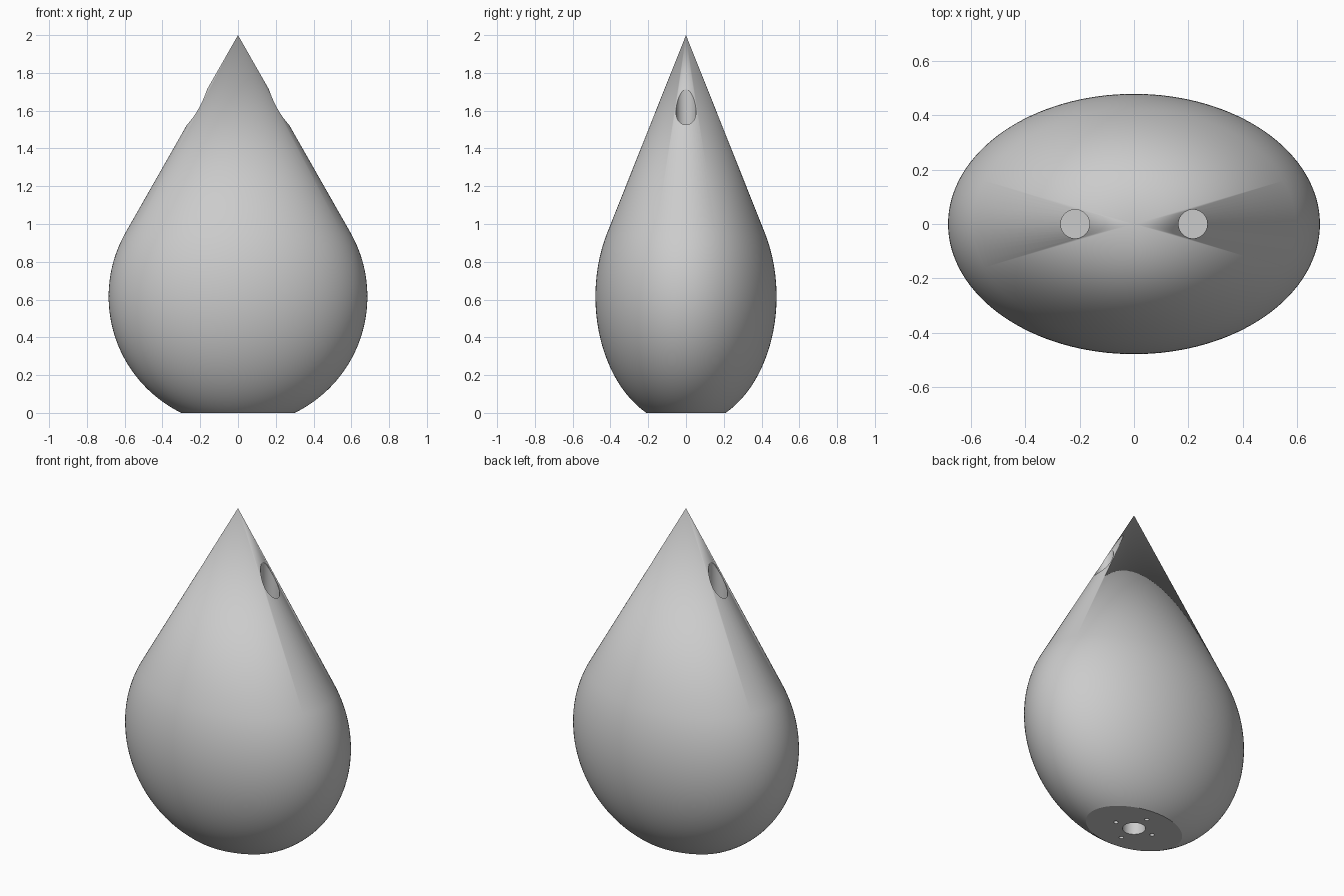
import bpy
import bmesh
from math import sin, cos, asin, pi, radians, sqrt
from mathutils import Matrix, Vector

cube = bpy.data.objects.get("Cube")
if cube:
    bpy.data.objects.remove(cube, do_unlink=True)

R = 0.685            # bulb radius
FOOT = 0.30          # half width of the flat foot
TOP = 2.0            # height of the tip
DEPTH = 0.70         # front-to-back flattening
SEGS = 128
centre = sqrt(R * R - FOOT * FOOT)

grey = bpy.data.materials.new("plain_grey")
grey.use_nodes = True
colour = (0.6, 0.6, 0.6, 1)
grey.diffuse_color = colour
grey.node_tree.nodes["Principled BSDF"].inputs["Base Color"].default_value = colour


def make_object(name, bm):
    bmesh.ops.recalc_face_normals(bm, faces=bm.faces)
    mesh = bpy.data.meshes.new(name)
    bm.to_mesh(mesh)
    bm.free()
    mesh.materials.append(grey)
    obj = bpy.data.objects.new(name, mesh)
    bpy.context.collection.objects.link(obj)
    return obj


def add_bore(bm, x, y, radius, low, high, sides=48):
    bmesh.ops.create_cone(bm, cap_ends=True, segments=sides, radius1=radius,
                          radius2=radius, depth=high - low,
                          matrix=Matrix.Translation((x, y, (low + high) / 2)))


# Teardrop body: a bulb running into a tangent cone, spun and flattened
start = -asin(centre / R)
end = asin(R / (TOP - centre))
steps = 48
profile = [Vector((0, 0, 0))]
for i in range(steps + 1):
    a = start + (end - start) * i / steps
    profile.append(Vector((R * cos(a), 0, centre + R * sin(a))))
profile.append(Vector((0, 0, TOP)))

bm = bmesh.new()
verts = [bm.verts.new(p) for p in profile]
edges = [bm.edges.new(pair) for pair in zip(verts, verts[1:])]
bmesh.ops.spin(bm, geom=verts + edges, cent=(0, 0, 0), axis=(0, 0, 1),
               angle=2 * pi, steps=SEGS, use_duplicate=False)
bmesh.ops.remove_doubles(bm, verts=bm.verts, dist=0.0001)
bmesh.ops.scale(bm, vec=(1, DEPTH, 1), verts=bm.verts)
# Merge the foot fan into one flat face
foot = [f for f in bm.faces if f.calc_center_median().z < 0.0001]
bmesh.ops.dissolve_faces(bm, faces=foot, use_verts=True)
body = make_object("teardrop_body", bm)

# Bores: two upright side sockets, a foot socket and four screw holes
bm = bmesh.new()
for side in (-1, 1):
    add_bore(bm, side * 0.217, 0, 0.053, 1.4, 2.1)
add_bore(bm, 0, 0, 0.064, -0.1, 0.2)
for i in range(4):
    a = i * pi / 2 - radians(5)
    add_bore(bm, 0.122 * cos(a), 0.122 * sin(a), 0.013, -0.1, 0.1, 20)
cutter = make_object("bore_cutter", bm)
cutter.hide_render = True

cut = body.modifiers.new("bores", "BOOLEAN")
cut.operation = "DIFFERENCE"
cut.solver = "EXACT"
cut.object = cutter

bpy.ops.object.select_all(action="DESELECT")
body.select_set(True)
bpy.context.view_layer.objects.active = body
bpy.ops.object.modifier_apply(modifier=cut.name)
bpy.data.objects.remove(cutter, do_unlink=True)
bpy.ops.object.shade_smooth_by_angle(angle=radians(20))
